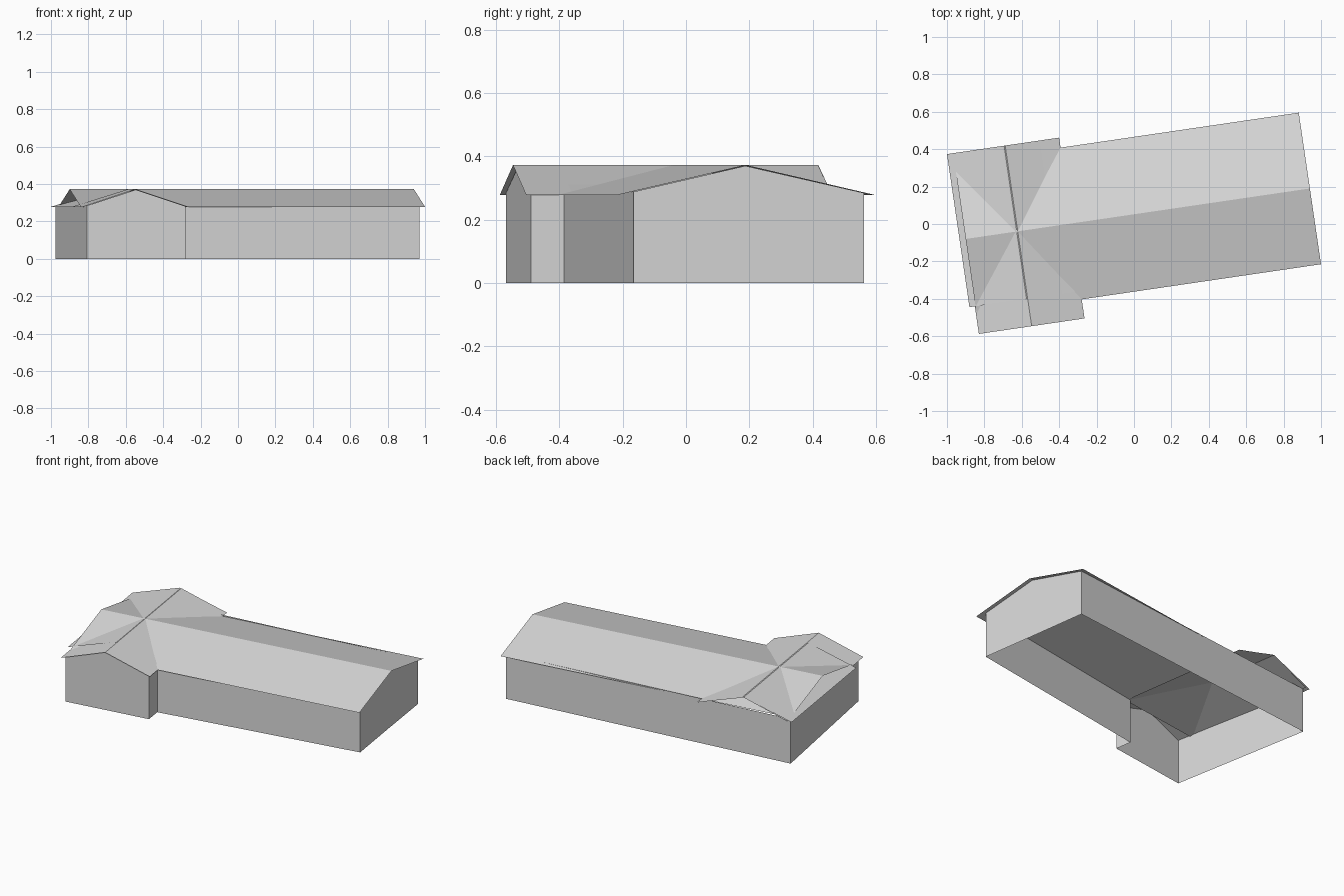
import bpy
import math
from mathutils import Matrix, Vector

cube = bpy.data.objects.get("Cube")
if cube:
    bpy.data.objects.remove(cube, do_unlink=True)

EAVE, RIDGE = 0.278, 0.372
TURN = Matrix.Rotation(math.radians(8.35), 4, 'Z')

grey = bpy.data.materials.new("plain_grey")
grey.use_nodes = True
COLOUR = (0.69, 0.69, 0.69, 1)
grey.diffuse_color = COLOUR
grey.node_tree.nodes["Principled BSDF"].inputs["Base Color"].default_value = COLOUR


def add_mesh(name, verts, faces):
    mesh = bpy.data.meshes.new(name)
    mesh.from_pydata(verts, [], faces)
    mesh.materials.append(grey)
    obj = bpy.data.objects.new(name, mesh)
    bpy.context.collection.objects.link(obj)
    return obj


def gable_roof(name, low, high, start, end, along_x):
    """Two thin slopes meeting on a ridge, spanning low..high across."""
    section = [(low, EAVE), ((low + high) / 2, RIDGE), (high, EAVE)]
    verts = []
    for run in (start, end):
        for across, z in section:
            point = (run, across, z) if along_x else (across, run, z)
            verts.append(TURN @ Vector(point))
    # wind the slopes so they face the sky
    faces = [(0, 3, 4, 1), (1, 4, 5, 2)]
    if not along_x:
        faces = [f[::-1] for f in faces]
    return add_mesh(name, verts, faces)


# Roofs: long hall, and the two overlapping cross wings
gable_roof("hall_roof", -0.358, 0.461, -0.902, 0.958, True)
gable_roof("front_wing_roof", -0.906, -0.335, -0.461, 0.513, False)
gable_roof("back_wing_roof", -0.935, -0.329, -0.312, 0.515, False)

# Walls: open shell following the footprint, raised to a peak at the gables
PEAK = 0.3695
footprint = [(0.97, -0.165, 0.288), (0.918, 0.187, PEAK), (0.865, 0.562, 0.284),
             (-0.975, 0.347, 0.282), (-0.808, -0.568, 0.284),
             (-0.546, -0.529, PEAK), (-0.28, -0.49, 0.281), (-0.295, -0.385, 0.281)]
count = len(footprint)
verts = [(x, y, 0) for x, y, z in footprint] + footprint
faces = [(i, (i + 1) % count, (i + 1) % count + count, i + count) for i in range(count)]
add_mesh("outer_walls", verts, faces)
